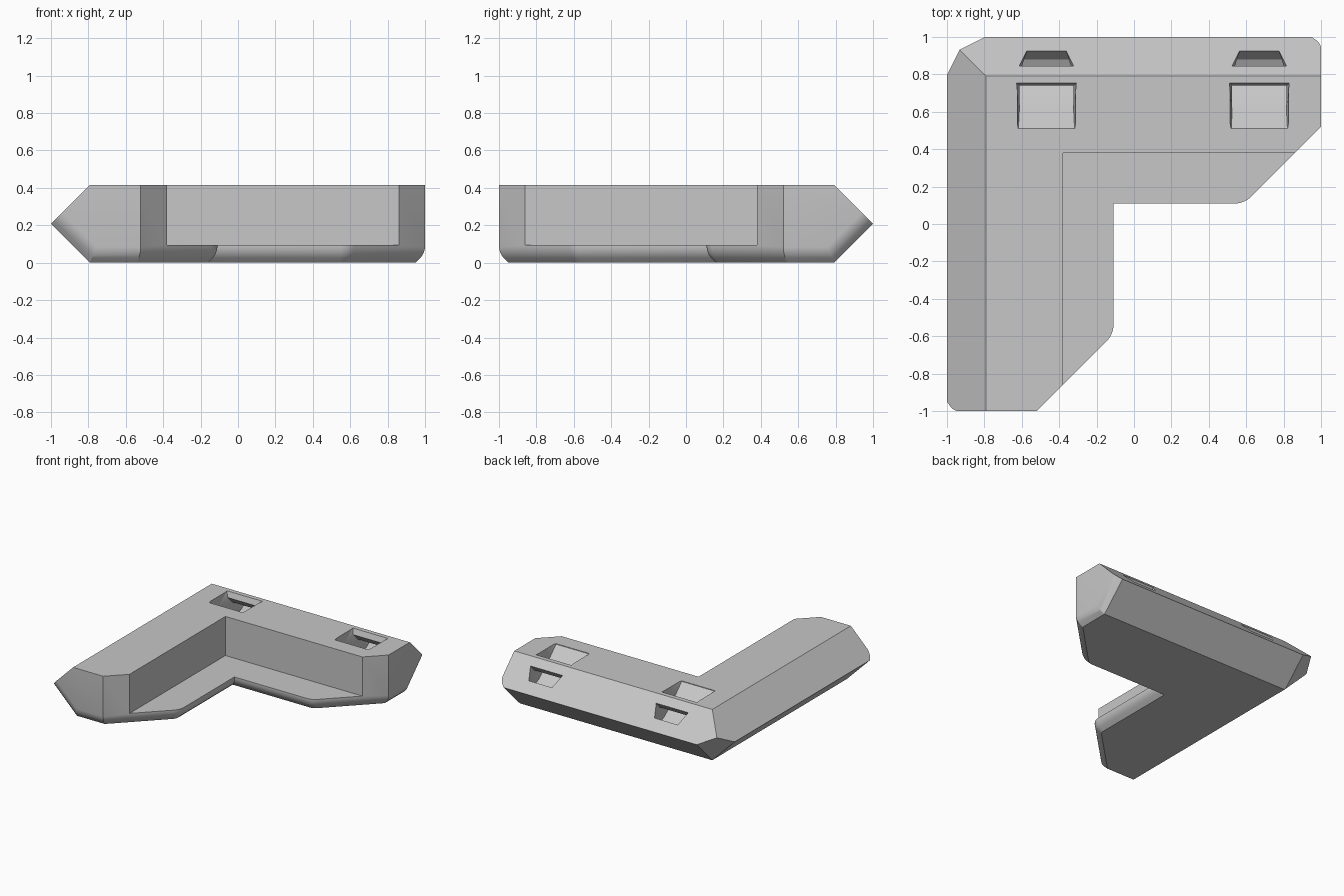
import bpy, bmesh
from math import sin, cos, radians, sqrt
from mathutils import Vector, Matrix

cube = bpy.data.objects.get("Cube")
if cube:
    bpy.data.objects.remove(cube, do_unlink=True)

H = 0.415            # overall height
SLOPE = 0.7925       # where the slanted outer faces meet top and bottom
LEDGE = 0.095        # height of the inner ledge
ROUND = 0.1          # radius of the rounded bottom edges
DROP = 0.0914        # height of the rounding's centre

grey = bpy.data.materials.new("light grey")
grey.use_nodes = True
colour = (0.57, 0.57, 0.57, 1)
grey.diffuse_color = colour
grey.node_tree.nodes["Principled BSDF"].inputs["Base Color"].default_value = colour


def cut(bm, normal, offset, fill=True):
    """Keep the side where normal . p <= offset, and close the opening."""
    n = Vector(normal)
    offset /= n.length
    n.normalize()
    bmesh.ops.bisect_plane(bm, geom=bm.verts[:] + bm.edges[:] + bm.faces[:], dist=1e-5,
                           plane_co=n * offset, plane_no=n, clear_outer=True)
    bmesh.ops.remove_doubles(bm, verts=bm.verts[:], dist=2e-5)
    if fill:
        rim = [e for e in bm.edges if len(e.link_faces) == 1]
        if rim:
            bmesh.ops.holes_fill(bm, edges=rim, sides=0)


def rounded_side(bm, n, h, b, k, steps=5):
    """Cut a side plane that rolls into a chamfer against base plane b."""
    n, b = Vector(n), Vector(b)
    for i in range(steps + 1):
        t = radians(45 * i / steps)
        cut(bm, n * cos(t) + b * sin(t),
            ROUND + (h - ROUND) * cos(t) + (k - DROP) * sin(t))


def finish(name, bm):
    bmesh.ops.recalc_face_normals(bm, faces=bm.faces[:])
    mesh = bpy.data.meshes.new(name)
    bm.to_mesh(mesh)
    bm.free()
    mesh.materials.append(grey)
    obj = bpy.data.objects.new(name, mesh)
    bpy.context.collection.objects.link(obj)
    return obj


# One arm of the bracket, up to the diagonal
bm = bmesh.new()
bmesh.ops.create_cube(bm, size=4)
down = (0, 0, -1)
slant = Vector((-1, 0, -1)).normalized()
cut(bm, (0, 0, 1), H)
cut(bm, down, 0)
cut(bm, (-1, 0, 1), SLOPE + H)
cut(bm, slant, SLOPE / sqrt(2))
cut(bm, (-1, 1, -1), 1.59)

# Arm end, rounded against the bottom and the lower slanted face
rounded_side(bm, (0, -1, 0), 1, down, 0)
rounded_side(bm, (0, -1, 0), 1, slant, SLOPE / sqrt(2))

# Inner side turning in an arc into the diagonal corner cut
centre, turn = Vector((-0.23, -0.54, 0)), 0.12
for i in range(6):
    a = radians(-45 + 9 * i)
    n = Vector((cos(a), sin(a), 0))
    rounded_side(bm, n, n.dot(centre) + turn, down, 0)

# Second arm, mirrored over the diagonal and welded
cut(bm, (1, 1, 0), 0, fill=False)
copy = bmesh.ops.duplicate(bm, geom=bm.verts[:] + bm.edges[:] + bm.faces[:])
swap = Matrix(((0, -1, 0), (-1, 0, 0), (0, 0, 1)))
for v in copy["geom"]:
    if isinstance(v, bmesh.types.BMVert):
        v.co = swap @ v.co
bmesh.ops.reverse_faces(bm, faces=[f for f in copy["geom"] if isinstance(f, bmesh.types.BMFace)])
bmesh.ops.remove_doubles(bm, verts=bm.verts[:], dist=5e-5)
bmesh.ops.dissolve_limit(bm, angle_limit=0.002, verts=bm.verts[:], edges=bm.edges[:])
bracket = finish("corner_bracket", bm)

# Cutter that leaves the low inner ledge
bm = bmesh.new()
bmesh.ops.create_cube(bm, size=2)
bmesh.ops.translate(bm, verts=bm.verts[:], vec=(0.62, -0.62, LEDGE + 1))
cutters = [finish("ledge_cutter", bm)]

# Cutters for the strap slots: (y, z, half width) around each channel
channel = [(0.51, 0.45, 0.16), (0.51, 0.41, 0.15), (0.61, 0.32, 0.145), (0.74, 0.21, 0.145),
           (0.82, 0.18, 0.145), (0.88, 0.21, 0.13), (0.925, 0.28, 0.105), (0.95, 0.33, 0.105),
           (0.875, 0.40, 0.145), (0.845, 0.36, 0.145), (0.80, 0.31, 0.145),
           (0.74, 0.37, 0.145), (0.755, 0.415, 0.16), (0.755, 0.45, 0.16)]
for x in (-0.468, 0.67):
    bm = bmesh.new()
    sides = [[bm.verts.new((x + s * w, y, z)) for y, z, w in channel] for s in (-1, 1)]
    for ring in sides:
        bm.faces.new(ring)
    for i in range(len(channel)):
        bm.faces.new((sides[0][i - 1], sides[0][i], sides[1][i], sides[1][i - 1]))
    bmesh.ops.recalc_face_normals(bm, faces=bm.faces[:])
    bmesh.ops.triangulate(bm, faces=bm.faces[:])
    cutters.append(finish("slot_cutter", bm))

# Carve the bracket
bpy.ops.object.select_all(action="DESELECT")
bpy.context.view_layer.objects.active = bracket
bracket.select_set(True)
for cutter in cutters:
    cutter.hide_render = True
    mod = bracket.modifiers.new("carve", "BOOLEAN")
    mod.operation, mod.solver, mod.object = "DIFFERENCE", "EXACT", cutter
    bpy.ops.object.modifier_apply(modifier=mod.name)
    bpy.data.objects.remove(cutter, do_unlink=True)

bpy.ops.object.shade_smooth_by_angle(angle=radians(25))
